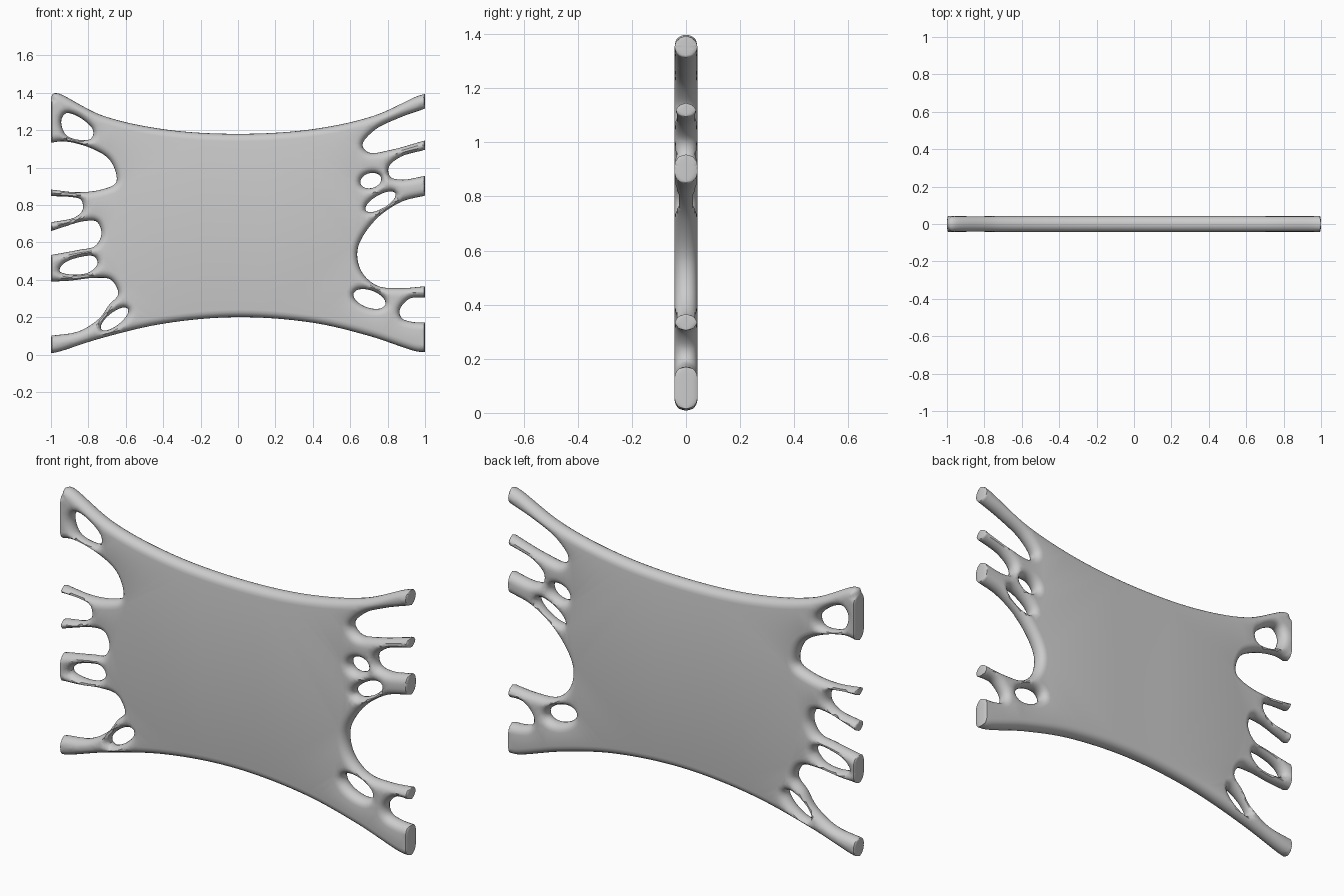
import bpy, bmesh, math
from mathutils import Vector, kdtree
from mathutils.geometry import delaunay_2d_cdt

if "Cube" in bpy.data.objects:
    bpy.data.objects.remove(bpy.data.objects["Cube"])

HALF, ROUND, CAP = 0.042, 0.04, 0.006   # half thickness, edge rounding, strand-end rounding
STEP = 0.012

# top and bottom edges of the sheet (left to right)
top = [(-1, 1.37), (-0.99, 1.393), (-0.965, 1.397), (-0.73, 1.28), (-0.4, 1.205), (0, 1.18),
       (0.4, 1.205), (0.73, 1.278), (0.96, 1.382), (1, 1.393)]
bottom = [(-1, 0.008), (-0.97, 0.012), (-0.74, 0.085), (-0.4, 0.165), (0, 0.2),
          (0.4, 0.17), (0.7, 0.1), (0.96, 0.016), (1, 0.015)]

# gaps between the strands, top to bottom
right_gaps = [
    [(1, 1.315), (0.86, 1.265), (0.73, 1.2), (0.665, 1.12), (0.7, 1.08), (0.82, 1.095), (1, 1.145)],
    [(1, 1.095), (0.865, 1.055), (0.805, 1.0), (0.815, 0.95), (0.875, 0.935), (1, 0.955)],
    [(1, 0.85), (0.87, 0.815), (0.73, 0.715), (0.64, 0.565), (0.66, 0.445), (0.745, 0.368),
     (0.87, 0.355), (1, 0.365)],
    [(1, 0.305), (0.92, 0.3), (0.865, 0.24), (0.875, 0.195), (0.93, 0.175), (1, 0.17)]]
left_gaps = [
    [(-1, 1.133), (-0.93, 1.14), (-0.79, 1.105), (-0.69, 1.045), (-0.65, 0.96), (-0.655, 0.915),
     (-0.74, 0.88), (-0.86, 0.868), (-1, 0.882)],
    [(-1, 0.847), (-0.9, 0.843), (-0.84, 0.828), (-0.83, 0.775), (-0.87, 0.735), (-1, 0.707)],
    [(-1, 0.66), (-0.93, 0.683), (-0.83, 0.712), (-0.755, 0.71), (-0.73, 0.645), (-0.765, 0.58),
     (-0.85, 0.56), (-1, 0.532)],
    [(-1, 0.39), (-0.9, 0.395), (-0.765, 0.41), (-0.68, 0.4), (-0.64, 0.325), (-0.69, 0.265),
     (-0.74, 0.195), (-0.85, 0.125), (-1, 0.1)]]


def ellipse(cx, cz, rx, rz, tilt):
    c, s = math.cos(math.radians(tilt)), math.sin(math.radians(tilt))
    pts = []
    for k in range(12):
        a = math.tau * k / 12
        u, v = rx * math.cos(a), rz * math.sin(a)
        pts.append((cx + c * u - s * v, cz + s * u + c * v))
    return pts


# closed holes torn through the sheet (counter-clockwise)
holes = [
    [(-0.92, 1.175), (-0.85, 1.148), (-0.785, 1.155), (-0.775, 1.2), (-0.85, 1.27), (-0.92, 1.29),
     (-0.945, 1.25)],
    [(-0.88, 0.427), (-0.79, 0.443), (-0.75, 0.49), (-0.77, 0.525), (-0.85, 0.52), (-0.93, 0.488),
     (-0.955, 0.447)],
    ellipse(-0.66, 0.19, 0.09, 0.035, 38),
    ellipse(0.71, 0.93, 0.057, 0.04, 15),
    ellipse(0.762, 0.817, 0.092, 0.036, 30),
    ellipse(0.703, 0.297, 0.09, 0.046, -20)]


def smooth(points, closed=False):
    """Centripetal Catmull-Rom through the points, resampled evenly."""
    p = [Vector(q) for q in points]
    if closed:
        p = [p[-1]] + p + [p[0], p[1]]
    else:
        p = [2 * p[0] - p[1]] + p + [2 * p[-1] - p[-2]]
    dense = []
    for i in range(1, len(p) - 2):
        a, b, c, d = p[i - 1:i + 3]
        t1 = (b - a).length ** 0.5
        t2 = t1 + (c - b).length ** 0.5
        t3 = t2 + (d - c).length ** 0.5
        for k in range(24):
            t = t1 + (t2 - t1) * k / 24
            a1 = a.lerp(b, t / t1)
            a2 = b.lerp(c, (t - t1) / (t2 - t1))
            a3 = c.lerp(d, (t - t2) / (t3 - t2))
            b1 = a1.lerp(a2, t / t2)
            b2 = a2.lerp(a3, (t - t1) / (t3 - t1))
            dense.append(b1.lerp(b2, (t - t1) / (t2 - t1)))
    dense.append(p[-2].copy())
    total = sum((v - u).length for u, v in zip(dense, dense[1:]))
    n = max(8, round(total / STEP))
    out, run, goal = [dense[0]], 0.0, total / n
    for u, v in zip(dense, dense[1:]):
        seg = (v - u).length
        while seg > 0 and run + seg >= goal and len(out) < n:
            out.append(u.lerp(v, (goal - run) / seg))
            goal += total / n
        run += seg
    return out if closed else out + [dense[-1]]


# whole outline, clockwise; straight caps at x = +-1 join the pieces
pieces = [smooth(top)] + [smooth(g) for g in right_gaps] + [smooth(bottom[::-1])]
pieces += [smooth(g[::-1]) for g in left_gaps[::-1]]
outline = []                                   # (point, is_cap)
for i, piece in enumerate(pieces):
    outline += [(q, False) for q in piece]
    a, b = piece[-1], pieces[(i + 1) % len(pieces)][0]
    n = max(4, round((b - a).length / 0.008))
    outline += [(a.lerp(b, k / n), True) for k in range(1, n)]
loops = [outline] + [[(q, False) for q in smooth(h, True)] for h in holes]

side = [q for loop in loops for q, cap in loop if not cap]
tree = kdtree.KDTree(len(side))
for i, q in enumerate(side):
    tree.insert((q.x, q.y, 0), i)
tree.balance()


def edge_distance(q):
    return tree.find((q.x, q.y, 0))[2]


def swell(d, r):
    if d < 1e-4:
        return 0.0
    return math.sqrt(1 - (1 - min(d / r, 1)) ** 2)


# boundary constraints plus inset rings that carry the rounded edge
coords, edges, rings = [], [], []
for loop in loops:
    base, n = len(coords), len(loop)
    for i, (q, cap) in enumerate(loop):
        coords.append(q)
        edges.append((base + i, base + (i + 1) % n))
        t = (loop[(i + 1) % n][0] - loop[i - 1][0]).normalized()
        inward = Vector((t.y, -t.x))
        if cap:
            inward = Vector((-math.copysign(1, q.x), 0))
        for d in ((0.001, 0.003, 0.006, 0.015) if cap else (0.0025, 0.008, 0.016, 0.026, 0.04)):
            r = q + inward * d
            if cap or (abs(r.x) < 0.9993 and edge_distance(r) > 0.9 * d):
                rings.append(r)

flat, _, tris, *_ = delaunay_2d_cdt(coords + rings, edges, [], 0, 1e-5)

# front and back skins share the rim vertices
verts, front, back = [], [], []
for q in flat:
    h = HALF * swell(edge_distance(q), ROUND) * swell(1 - abs(q.x), CAP)
    front.append(len(verts))
    verts.append((q.x, -h, q.y))
    if h > 0:
        back.append(len(verts))
        verts.append((q.x, h, q.y))
    else:
        back.append(front[-1])
faces = []
for f in tris:
    if any(front[i] != back[i] for i in f):    # all-rim triangles lie in gaps and holes
        faces.append([front[i] for i in f])
        faces.append([back[i] for i in reversed(f)])

mesh = bpy.data.meshes.new("stretched_sheet")
mesh.from_pydata(verts, [], faces)
mesh.validate()
bm = bmesh.new()
bm.from_mesh(mesh)
bmesh.ops.delete(bm, geom=[v for v in bm.verts if not v.link_faces], context='VERTS')
bmesh.ops.recalc_face_normals(bm, faces=bm.faces)
bm.to_mesh(mesh)
bm.free()
sheet = bpy.data.objects.new("stretched_sheet", mesh)
bpy.context.collection.objects.link(sheet)
bpy.context.view_layer.objects.active = sheet
sheet.select_set(True)
bpy.ops.object.shade_smooth_by_angle(angle=math.radians(45))
